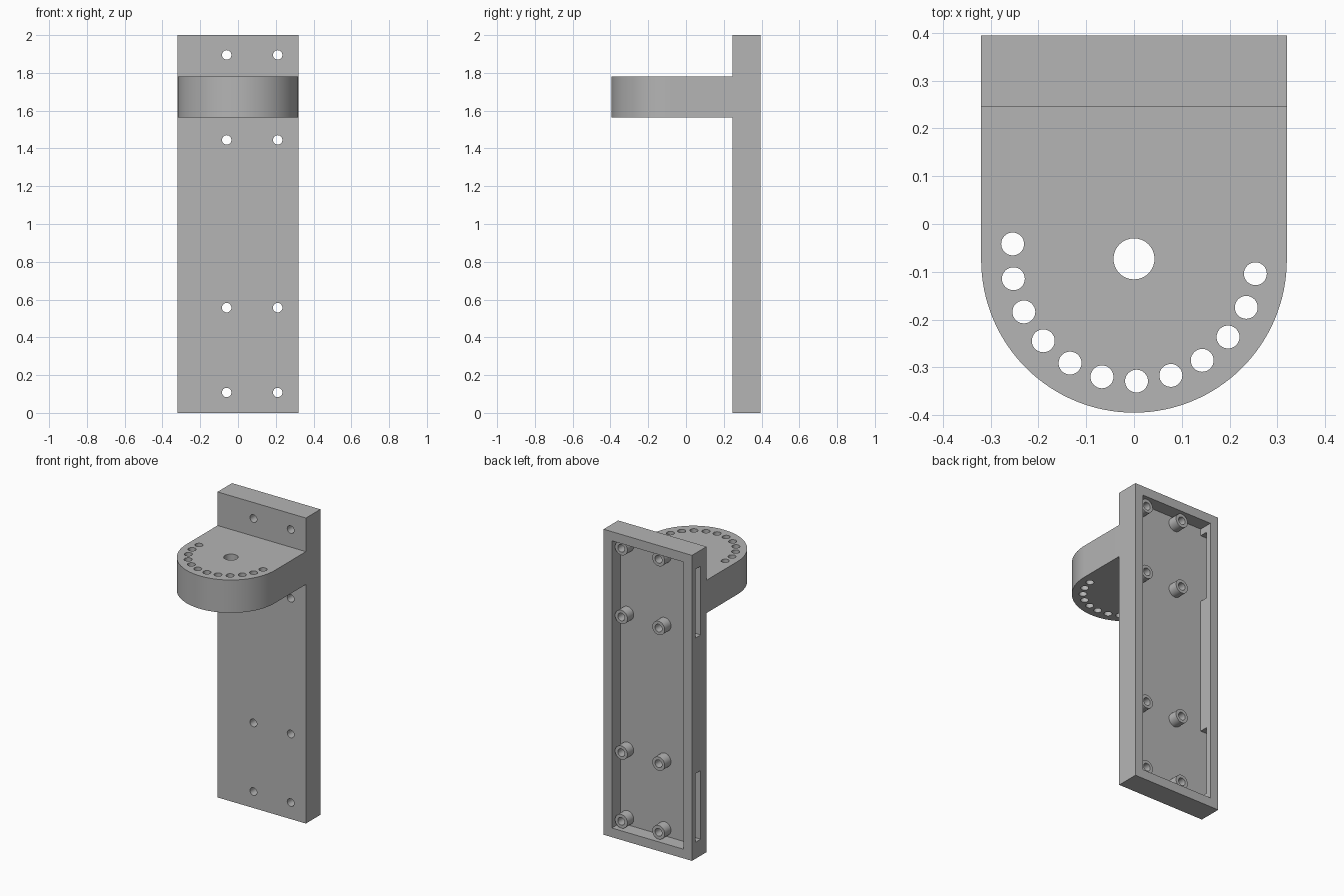
import bpy, bmesh
from math import pi, cos, sin, radians
from mathutils import Matrix, Vector

cube = bpy.data.objects.get("Cube")
if cube:
    bpy.data.objects.remove(cube, do_unlink=True)

grey = bpy.data.materials.new("plain grey")
grey.use_nodes = True
colour = (0.46, 0.46, 0.46, 1)
grey.diffuse_color = colour
grey.node_tree.nodes["Principled BSDF"].inputs["Base Color"].default_value = colour

HALF_W, BACK, FRONT, FLOOR = 0.32, 0.395, 0.245, 0.305
WALL, HEIGHT = 0.06, 2.0
ARC_Y = -0.075
COLUMNS = (-0.06, 0.21)
ROWS = (0.108, 0.557, 1.445, 1.895)


def finish(bm, name):
    bmesh.ops.recalc_face_normals(bm, faces=bm.faces)
    mesh = bpy.data.meshes.new(name)
    bm.to_mesh(mesh)
    bm.free()
    mesh.materials.append(grey)
    obj = bpy.data.objects.new(name, mesh)
    bpy.context.collection.objects.link(obj)
    return obj


def add_box(bm, low, high):
    low, high = Vector(low), Vector(high)
    place = Matrix.Translation((low + high) / 2) @ Matrix.Diagonal((*(high - low), 1))
    bmesh.ops.create_cube(bm, size=1, matrix=place)


def add_cylinder(bm, centre, radius, depth, along_y=False, sides=32):
    place = Matrix.Translation(centre)
    if along_y:
        place = place @ Matrix.Rotation(pi / 2, 4, "X")
    bmesh.ops.create_cone(bm, cap_ends=True, segments=sides, radius1=radius,
                          radius2=radius, depth=depth, matrix=place)


def cut(obj, bm):
    """Subtract the shapes in bm from obj."""
    cutter = finish(bm, "cutter")
    cutter.hide_render = True
    mod = obj.modifiers.new("cut", "BOOLEAN")
    mod.operation, mod.solver, mod.object = "DIFFERENCE", "EXACT", cutter
    select(obj)
    bpy.ops.object.modifier_apply(modifier=mod.name)
    bpy.data.objects.remove(cutter, do_unlink=True)


def select(obj):
    bpy.ops.object.select_all(action="DESELECT")
    obj.select_set(True)
    bpy.context.view_layer.objects.active = obj


def screw_holes():
    bm = bmesh.new()
    for x in COLUMNS:
        for z in ROWS:
            add_cylinder(bm, (x, 0.32, z), 0.025, 0.3, True)
    return bm


# Back plate: a shallow tray open at the rear
bm = bmesh.new()
add_box(bm, (-HALF_W, FRONT, 0), (HALF_W, BACK, HEIGHT))
plate = finish(bm, "back_plate")
bm = bmesh.new()
add_box(bm, (WALL - HALF_W, FLOOR, WALL), (HALF_W - WALL, BACK + 0.1, HEIGHT - WALL))
cut(plate, bm)

# Two slots through one side wall, level with the tray floor
bm = bmesh.new()
for low, high in (ROWS[:2], ROWS[2:]):
    add_box(bm, (-HALF_W - 0.1, FLOOR, low), (-HALF_W + WALL + 0.02, FLOOR + 0.052, high))
cut(plate, bm)
cut(plate, screw_holes())

# Hollow screw posts inside the tray
bm = bmesh.new()
for x in COLUMNS:
    for z in ROWS:
        add_cylinder(bm, (x, 0.335, z), 0.045, 0.07, True)
posts = finish(bm, "screw_posts")
cut(posts, screw_holes())

# Shelf with a half-round front
bm = bmesh.new()
outline = [(HALF_W, FRONT + 0.005), (-HALF_W, FRONT + 0.005)]
for i in range(65):
    a = pi + pi * i / 64
    outline.append((HALF_W * cos(a), ARC_Y + HALF_W * sin(a)))
face = bm.faces.new([bm.verts.new((x, y, 1.565)) for x, y in outline])
top = bmesh.ops.extrude_face_region(bm, geom=[face])["geom"]
bmesh.ops.translate(bm, vec=(0, 0, 0.215),
                    verts=[v for v in top if isinstance(v, bmesh.types.BMVert)])
shelf = finish(bm, "shelf")

# Pivot hole and the ring of index holes
bm = bmesh.new()
add_cylinder(bm, (0, ARC_Y + 0.002, 1.67), 0.043, 0.5)
for i in range(12):
    a = radians(173 + i * 180 / 11)
    add_cylinder(bm, (0.256 * cos(a), ARC_Y + 0.002 + 0.256 * sin(a), 1.67), 0.024, 0.5)
cut(shelf, bm)

for obj in (plate, posts, shelf):
    select(obj)
    bpy.ops.object.shade_smooth_by_angle(angle=radians(30))
